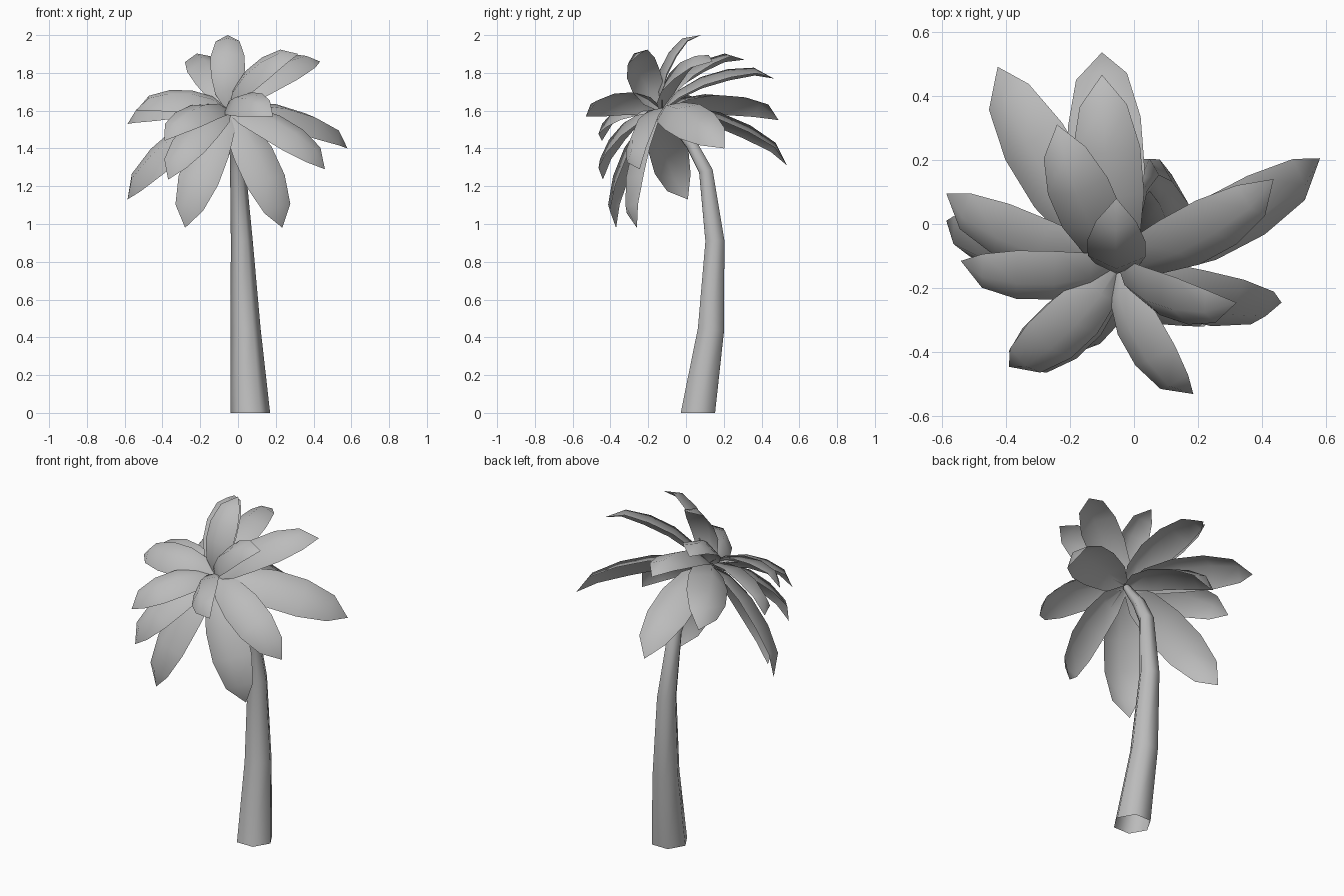
import bpy, bmesh, math
from mathutils import Vector, Quaternion

cube = bpy.data.objects.get("Cube")
if cube:
    bpy.data.objects.remove(cube, do_unlink=True)

grey = bpy.data.materials.new("plain grey")
grey.diffuse_color = (0.5, 0.5, 0.5, 1)
grey.use_nodes = True
grey.node_tree.nodes["Principled BSDF"].inputs["Base Color"].default_value = (0.5, 0.5, 0.5, 1)


def finish(bm, name):
    """Turn a bmesh into a smooth object that keeps hard edges sharp."""
    mesh = bpy.data.meshes.new(name)
    bm.to_mesh(mesh)
    bm.free()
    mesh.materials.append(grey)
    obj = bpy.data.objects.new(name, mesh)
    bpy.context.collection.objects.link(obj)
    bpy.ops.object.select_all(action="DESELECT")
    obj.select_set(True)
    bpy.context.view_layer.objects.active = obj
    bpy.ops.object.shade_smooth_by_angle(angle=math.radians(80))


def bridge(bm, rows, closed):
    """Join neighbouring rows of vertices with quads."""
    for a, b in zip(rows, rows[1:]):
        n = len(a)
        for i in range(n if closed else n - 1):
            j = (i + 1) % n
            bm.faces.new((a[i], a[j], b[j], b[i]))


# Curved six-sided trunk, open at the foot: centre and radius of each ring
TRUNK = [
    ((0.065, 0.063, 0.0), 0.105),
    ((0.04, 0.132, 0.44), 0.08),
    ((0.02, 0.153, 0.91), 0.058),
    ((0.0, 0.105, 1.28), 0.042),
    ((-0.01, 0.03, 1.42), 0.035),
    ((-0.04, -0.11, 1.59), 0.02),
]
bm = bmesh.new()
centres = [Vector(c) for c, r in TRUNK]
rings = []
for k, (c, r) in enumerate(TRUNK):
    tangent = centres[min(k + 1, len(TRUNK) - 1)] - centres[max(k - 1, 0)]
    if k == 0:
        tangent = Vector((0, 0, 1))
    across = Vector((0, 1, 0)).cross(tangent).normalized()
    back = tangent.cross(across).normalized()
    ring = []
    for i in range(6):
        a = math.tau * i / 6
        ring.append(bm.verts.new(centres[k] + r * (math.cos(a) * across + math.sin(a) * back)))
    rings.append(ring)
bridge(bm, rings, True)
bm.faces.new(rings[-1])
finish(bm, "trunk")

# Crown: fronds fan around an axis that leans forward with the trunk
CROWN = Vector((-0.05, -0.13, 1.605))
AXIS = Vector((-0.03, -0.6, 0.8)).normalized()
# Position along the frond, relative half width, relative height of the arch
OUTLINE = [(0, 0.15, 0), (0.17, 0.76, 0.64), (0.4, 1.0, 0.98), (0.64, 1.0, 1.0), (0.86, 0.7, 0.74)]


def frond(name, tip, roll=0):
    """Arched blade with a folded midrib, from the crown to the tip."""
    tip = Vector(tip)
    chord = tip - CROWN
    length = chord.length
    side = chord.cross(AXIS).normalized()
    side.rotate(Quaternion(chord, math.radians(roll)))
    normal = side.cross(chord).normalized()
    half = 0.05 + 0.09 * length
    arch = 0.095 + 0.03 * length

    bm = bmesh.new()
    rows = []
    for t, w, h in OUTLINE:
        rib = CROWN + chord * t + normal * arch * h
        edge = rib - normal * half * w * 0.5
        rows.append([bm.verts.new(q) for q in (
            edge - side * half * w, rib, edge + side * half * w)])
    bridge(bm, rows, False)
    end = bm.verts.new(tip)
    for i in range(2):
        bm.faces.new((rows[-1][i], rows[-1][i + 1], end))
    bm.normal_update()
    if sum(f.normal.dot(normal) for f in bm.faces) < 0:
        bmesh.ops.reverse_faces(bm, faces=bm.faces)
    finish(bm, name)


FRONDS = [
    # left side
    ((0.58, 0.205, 1.40),), ((0.46, -0.245, 1.29),),
    ((0.435, 0.14, 1.86),), ((0.32, -0.245, 1.90),),
    # back
    ((-0.1, 0.535, 1.31),), ((-0.1, 0.465, 1.77),),
    ((-0.425, 0.49, 1.55),), ((-0.24, 0.31, 1.87),),
    # top
    ((-0.055, 0.08, 2.0),),
    # front
    ((0.185, -0.53, 1.57), 20), ((0.235, -0.26, 0.98),), ((-0.28, -0.37, 0.98),),
    ((-0.39, -0.445, 1.44),), ((-0.37, -0.44, 1.235),),
    # right side
    ((-0.585, 0.01, 1.13),), ((-0.585, 0.095, 1.53),), ((-0.54, -0.115, 1.60),),
]
for n, spec in enumerate(FRONDS, 1):
    frond(f"palm_frond_{n}", *spec)
